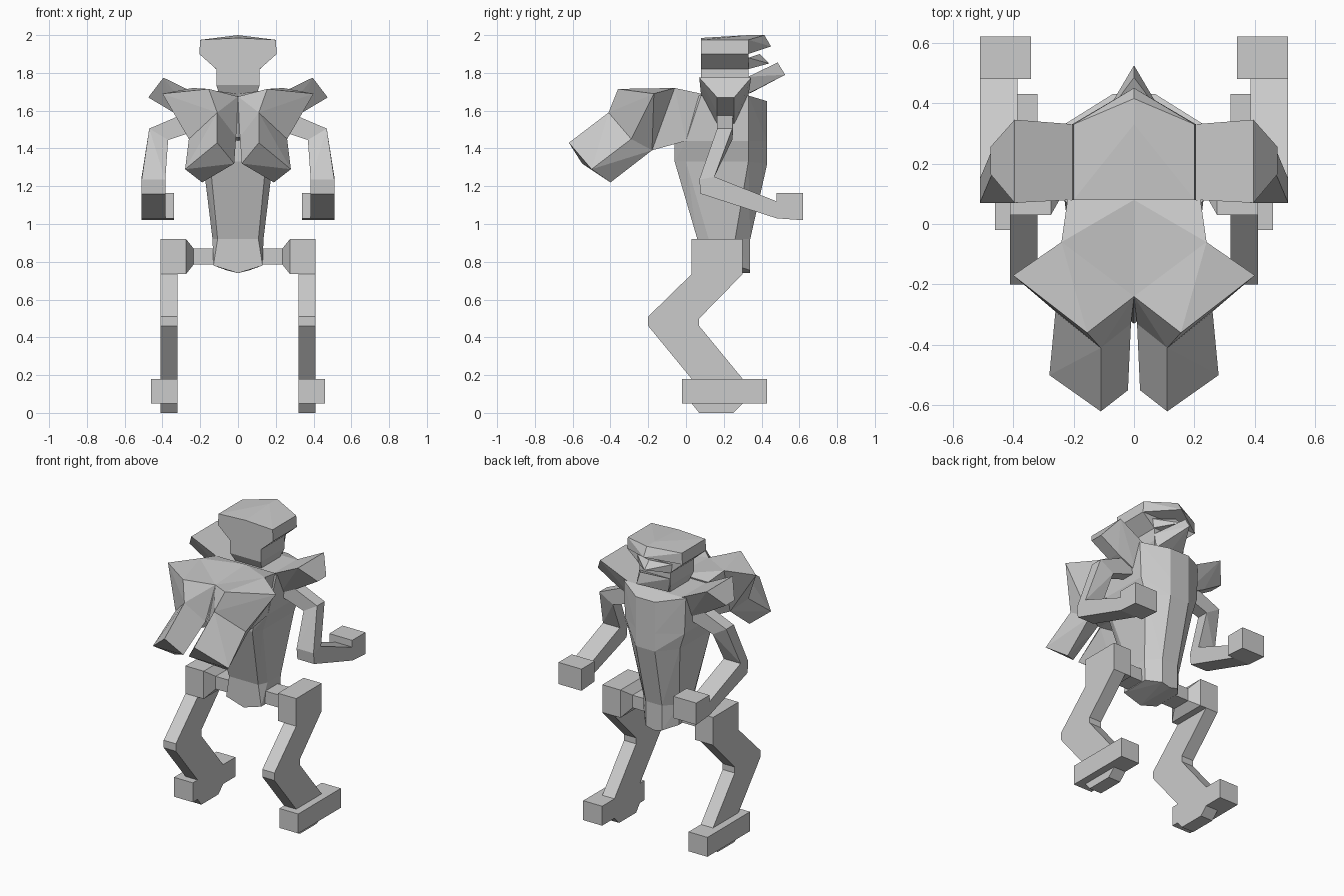
import bpy, bmesh
from math import radians


def build(name, chunks, mirror=True):
    """Join convex chunks (point lists) into one faceted object, mirrored across x = 0."""
    bm = bmesh.new()
    for pts in chunks:
        part = bmesh.new()
        for p in pts:
            part.verts.new(p)
        res = bmesh.ops.convex_hull(part, input=part.verts)
        loose = [v for v in part.verts if not v.link_faces]
        bmesh.ops.delete(part, geom=loose, context='VERTS')
        bmesh.ops.dissolve_limit(part, angle_limit=radians(2), verts=part.verts, edges=part.edges)
        bmesh.ops.recalc_face_normals(part, faces=part.faces)
        tmp = bpy.data.meshes.new("tmp")
        part.to_mesh(tmp)
        part.free()
        bm.from_mesh(tmp)
        bpy.data.meshes.remove(tmp)
    me = bpy.data.meshes.new(name)
    bm.to_mesh(me)
    bm.free()
    ob = bpy.data.objects.new(name, me)
    bpy.context.collection.objects.link(ob)
    if mirror:
        m = ob.modifiers.new("mirror", 'MIRROR')
        m.use_mirror_merge = False
    return ob


def chain(sections):
    """Convex chunks between successive cross-sections."""
    return [a + b for a, b in zip(sections, sections[1:])]


def both(pts):
    return pts + [(-x, y, z) for x, y, z in pts if x]


def slab(x0, x1, yz):
    return [(x, y, z) for x in (x0, x1) for y, z in yz]


def box(x0, x1, y0, y1, z0, z1):
    return [(x, y, z) for x in (x0, x1) for y in (y0, y1) for z in (z0, z1)]


# Torso: six-sided rings tapering to the waist, then the pelvis
def ring(z, side, yb, ys, yf, front, zf):
    return both([(side * 0.8, yb, z), (side, yb + 0.06, z), (side, ys, z), (front, yf, zf)])


torso = [
    ring(1.68, 0.23, 0.02, 0.33, 0.43, 0.07, 1.65),
    ring(1.44, 0.22, -0.06, 0.33, 0.43, 0.07, 1.44),
    ring(1.33, 0.185, -0.06, 0.33, 0.43, 0.07, 1.32),
    ring(0.92, 0.135, 0.06, 0.26, 0.34, 0.06, 0.92),
    both([(0.13, 0.06, 0.78), (0.13, 0.26, 0.78), (0.06, 0.34, 0.755),
          (0, 0.06, 0.74), (0, 0.34, 0.74)]),
]
build("torso", chain(torso), False)

# Hunch and folded wings
root = [(0, 0.08, 1.69), (0.22, 0.08, 1.69), (0, 0, 1.44), (0.22, 0, 1.44)]
hunch_end = [(0, -0.24, 1.675), (0.24, -0.06, 1.72), (0.2, -0.18, 1.39), (0, -0.33, 1.46)]
build("hunch", [root + hunch_end])
wing = [
    [(0.4, -0.17, 1.69), (0.155, -0.36, 1.715), (0, -0.24, 1.675), (0.24, -0.06, 1.72)],
    [(0.26, -0.29, 1.45), (0.11, -0.41, 1.59), (0.01, -0.33, 1.46), (0.2, -0.18, 1.39)],
    [(0.28, -0.5, 1.29), (0.11, -0.62, 1.43), (0.02, -0.55, 1.32), (0.19, -0.4, 1.22)],
]
build("wings", chain(wing))

# Neck and head shell
head = []
for hw, z, y0, y1 in ((0.09, 1.66, 0.12, 0.30), (0.115, 1.735, 0.08, 0.33), (0.115, 1.82, 0.08, 0.33),
                      (0.205, 1.9, 0.08, 0.33), (0.2, 1.975, 0.08, 0.33)):
    head.append(both([(hw, y0, z), (hw, y1, z)]))
build("head", chain(head), False)
build("brow", [both([(0.2, 0.08, 1.975), (0.2, 0.33, 1.975), (0.205, 0.33, 1.9), (0.205, 0.08, 1.9),
                     (0, 0.08, 1.985), (0, 0.33, 2.0), (0, 0.415, 2.0), (0, 0.45, 1.94)])], False)
# Upper snout and jutting lower jaw
build("upper_snout", [both([(0.13, 0.33, 1.88), (0.12, 0.33, 1.82), (0, 0.39, 1.9), (0, 0.44, 1.85)])], False)
build("jaw", [both([(0.115, 0.33, 1.78), (0.1, 0.33, 1.69), (0, 0.345, 1.695),
                    (0, 0.485, 1.855), (0, 0.525, 1.79)])], False)

# Shoulder pads
build("shoulder_pads", [[(0.2, 0.08, 1.68), (0.2, 0.33, 1.68), (0.395, 0.07, 1.775), (0.395, 0.345, 1.775)]
      + [(x, y, z) for y in (0.165, 0.255) for x, z in ((0.475, 1.67), (0.34, 1.59), (0.2, 1.52))]])

# Arms: upper arm, elbow, forearm, blocky hand
arm = [
    [(0.2, y, z) for y in (0.165, 0.25) for z in (1.5, 1.62)],
    [(x, y, z) for y in (0.165, 0.245) for x, z in ((0.47, 1.505), (0.37, 1.445))],
    slab(0.385, 0.51, [(0.07, 1.235), (0.15, 1.25)]),
]
forearm = [
    slab(0.385, 0.51, [(0.07, 1.235), (0.15, 1.25), (0.078, 1.16)]),
    slab(0.385, 0.51, [(0.48, 1.03), (0.48, 1.12)]),
]
hand = slab(0.34, 0.51, [(0.48, 1.03), (0.62, 1.02), (0.62, 1.165), (0.48, 1.165)])
build("arms", chain(arm) + chain(forearm) + [hand])

# Hips: axle, tapered collar and block
build("hips", chain([
    box(0.1, 0.235, 0.1, 0.23, 0.785, 0.87),
    slab(0.235, 0.235, [(0.1, 0.785), (0.23, 0.785), (0.1, 0.87), (0.23, 0.87)]),
    slab(0.275, 0.275, [(0.03, 0.735), (0.3, 0.735), (0.03, 0.92), (0.3, 0.92)]),
    slab(0.41, 0.41, [(0.03, 0.735), (0.3, 0.735), (0.03, 0.92), (0.3, 0.92)]),
])[1:] + [box(0.1, 0.235, 0.1, 0.23, 0.785, 0.87)])

# Legs with backward knees
leg = [slab(0.32, 0.41, [(y0, z0), (y1, z1)]) for y0, z0, y1, z1 in (
    (0.03, 0.735, 0.3, 0.735), (-0.2, 0.51, 0.07, 0.5),
    (-0.2, 0.46, 0.07, 0.46), (0.03, 0.18, 0.3, 0.18))]
build("legs", chain(leg))

# Feet and soles
build("feet", [box(0.32, 0.46, -0.02, 0.43, 0.05, 0.18),
               slab(0.32, 0.41, [(0.03, 0.05), (0.3, 0.05), (0.25, 0), (0.07, 0)])])
